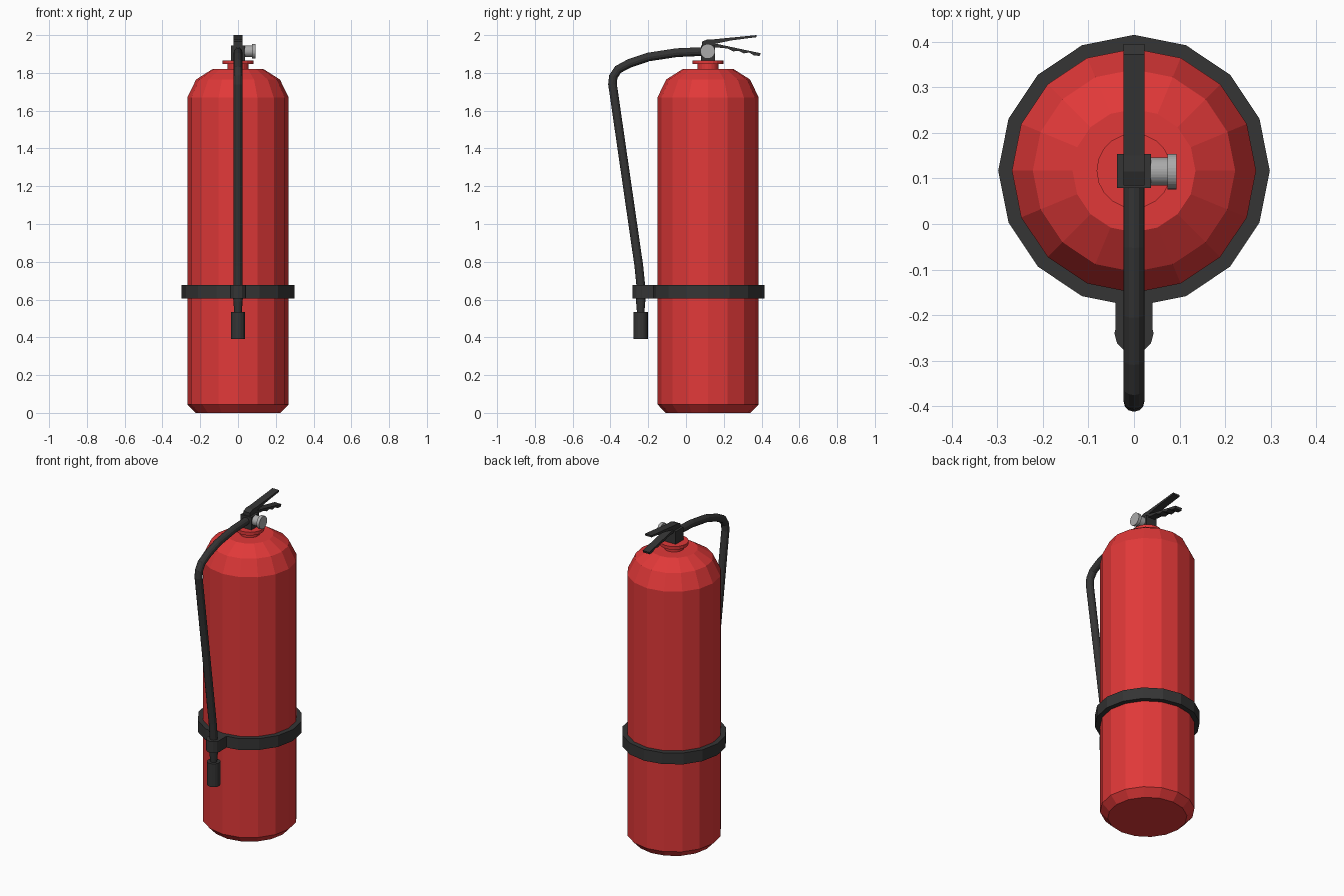
import bpy, bmesh
from math import cos, sin, pi
from mathutils import Matrix

if "Cube" in bpy.data.objects:
    bpy.data.objects.remove(bpy.data.objects["Cube"])

CY = 0.117  # tank axis y


def material(name, c):
    m = bpy.data.materials.new(name)
    m.diffuse_color = (*c, 1)
    m.use_nodes = True
    m.node_tree.nodes["Principled BSDF"].inputs["Base Color"].default_value = m.diffuse_color
    return m


RED = material("red", (0.75, 0.04, 0.04))
BLACK = material("black", (0.035, 0.035, 0.035))
GREY = material("grey", (0.4, 0.4, 0.4))


def finish(bm, name, mat):
    bmesh.ops.recalc_face_normals(bm, faces=bm.faces)
    me = bpy.data.meshes.new(name)
    bm.to_mesh(me)
    bm.free()
    ob = bpy.data.objects.new(name, me)
    bpy.context.collection.objects.link(ob)
    me.materials.append(mat)
    return ob


def lathe(name, profile, mat, sides=16, matrix=Matrix(), closed=False):
    """Revolve (radius, height) points about z; cap the ends or close the loop."""
    bm = bmesh.new()
    rings = [[bm.verts.new((r * cos(2 * pi * i / sides), r * sin(2 * pi * i / sides), z))
              for i in range(sides)] for r, z in profile]
    pairs = list(zip(rings, rings[1:]))
    if closed:
        pairs.append((rings[-1], rings[0]))
    else:
        bm.faces.new(rings[0])
        bm.faces.new(rings[-1])
    for a, b in pairs:
        for i in range(sides):
            j = (i + 1) % sides
            bm.faces.new((a[i], a[j], b[j], b[i]))
    bm.transform(matrix)
    return finish(bm, name, mat)


def extrude_x(name, yz, half, mat):
    """Extrude a side outline symmetrically across x."""
    bm = bmesh.new()
    f = bm.faces.new([bm.verts.new((-half, y, z)) for y, z in yz])
    g = bmesh.ops.extrude_face_region(bm, geom=[f])["geom"]
    bmesh.ops.translate(bm, vec=(2 * half, 0, 0),
                        verts=[v for v in g if isinstance(v, bmesh.types.BMVert)])
    return finish(bm, name, mat)


def rect(y0, y1, z0, z1):
    return [(y0, z0), (y1, z0), (y1, z1), (y0, z1)]


axis = Matrix.Translation((0, CY, 0))

# Tank with domed shoulder, and collar
lathe("tank", [(0.225, 0), (0.268, 0.045), (0.268, 1.67), (0.222, 1.765), (0.135, 1.82)], RED, 16, axis)
lathe("neck_collar", [(0.056, 1.81), (0.056, 1.846), (0.082, 1.846), (0.082, 1.866)], RED, 20, axis)

# Strap around tank and hose clip
lathe("strap", [(0.266, 0.605), (0.298, 0.605), (0.298, 0.676), (0.266, 0.676)], BLACK, 16, axis, True)
extrude_x("clip_arm", rect(-0.245, -0.165, 0.605, 0.676), 0.041, BLACK)
hose_axis = Matrix.Translation((0, -0.24, 0))
lathe("clip_end", [(0.043, 0.605), (0.043, 0.676)], BLACK, 12, hose_axis)

# Nozzle
lathe("nozzle", [(0.038, 0.39), (0.038, 0.535), (0.02, 0.535), (0.026, 0.61)], BLACK, 16, hose_axis)

# Valve body, fixed handle and squeeze lever
extrude_x("valve_body", rect(0.079, 0.154, 1.862, 1.945), 0.037, BLACK)
extrude_x("top_handle", [(0.085, 1.94), (0.085, 1.966), (0.115, 1.978), (0.15, 1.978), (0.373, 2.0),
                         (0.373, 1.989), (0.24, 1.972), (0.15, 1.953), (0.15, 1.94)], 0.023, BLACK)
extrude_x("squeeze_lever", [(0.13, 1.957), (0.17, 1.952), (0.395, 1.904), (0.39, 1.89), (0.36, 1.892),
                            (0.335, 1.908), (0.305, 1.903), (0.28, 1.917), (0.25, 1.914),
                            (0.22, 1.929), (0.13, 1.938)], 0.023, BLACK)

# Pressure gauge pointing to +x
lathe("gauge", [(0.031, 0.03), (0.031, 0.074), (0.039, 0.074), (0.039, 0.093)], GREY, 32,
      Matrix.Translation((0, 0.115, 1.914)) @ Matrix.Rotation(pi / 2, 4, "Y"))

# Hose swept along its path
path = [(0.09, 1.913), (-0.05, 1.907), (-0.20, 1.884), (-0.30, 1.850), (-0.36, 1.818),
        (-0.385, 1.78), (-0.389, 1.74), (-0.25, 0.78), (-0.24, 0.68), (-0.24, 0.59)]
cu = bpy.data.curves.new("hose", "CURVE")
cu.dimensions = "3D"
cu.bevel_depth = 0.023
cu.bevel_resolution = 4
cu.use_fill_caps = True
sp = cu.splines.new("POLY")
sp.points.add(len(path) - 1)
for p, (y, z) in zip(sp.points, path):
    p.co = (0, y, z, 1)
sp.use_smooth = False
cu.materials.append(BLACK)
hose = bpy.data.objects.new("hose", cu)
bpy.context.collection.objects.link(hose)
bpy.context.view_layer.objects.active = hose
hose.select_set(True)
bpy.ops.object.convert(target="MESH")
